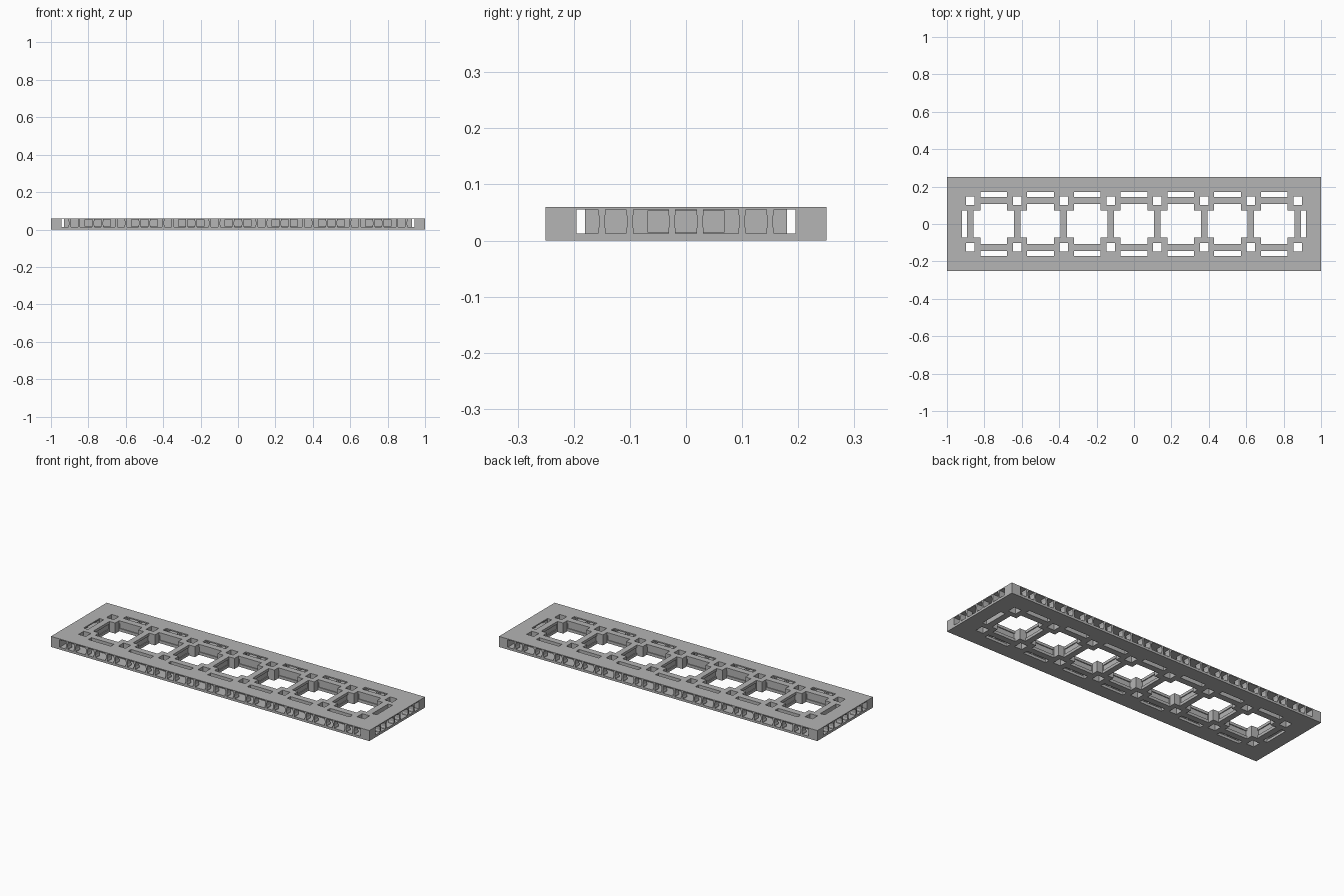
import bpy, bmesh, math
from mathutils import Matrix, Vector

if "Cube" in bpy.data.objects:
    bpy.data.objects.remove(bpy.data.objects["Cube"], do_unlink=True)

LENGTH, WIDTH, HEIGHT = 2.0, 0.5, 0.06
PITCH = 0.25                      # spacing of the posts
FLOOR, CEILING = 0.013, 0.055     # inside of the edge channel
BAYS = [(i - 3) * PITCH for i in range(7)]
POSTS = [(i - 3.5) * PITCH for i in range(8)]

grey = bpy.data.materials.new("plain grey")
grey.use_nodes = True
colour = (0.46, 0.46, 0.46, 1)
grey.diffuse_color = colour
grey.node_tree.nodes["Principled BSDF"].inputs["Base Color"].default_value = colour


def make_object(name, bm):
    mesh = bpy.data.meshes.new(name)
    bmesh.ops.recalc_face_normals(bm, faces=bm.faces)
    bm.to_mesh(mesh)
    bm.free()
    mesh.materials.append(grey)
    obj = bpy.data.objects.new(name, mesh)
    bpy.context.collection.objects.link(obj)
    return obj


def boxes(name, items):
    """One object from (centre x, centre y, size x, size y, bottom, top) boxes."""
    bm = bmesh.new()
    for x, y, sx, sy, low, high in items:
        place = Matrix.Translation((x, y, (low + high) / 2))
        size = Matrix.Diagonal((sx, sy, high - low, 1))
        bmesh.ops.create_cube(bm, size=1, matrix=place @ size)
    return make_object(name, bm)


def cut(target, name, items):
    """Cut a group of separate boxes out of the target."""
    cutter = boxes(name, items)
    cutter.hide_render = True
    mod = target.modifiers.new(name, "BOOLEAN")
    mod.operation, mod.solver, mod.object = "DIFFERENCE", "EXACT", cutter
    bpy.context.view_layer.objects.active = target
    bpy.ops.object.modifier_apply(modifier=name)
    bpy.data.objects.remove(cutter, do_unlink=True)


base = boxes("base_plate", [(0, 0, LENGTH, WIDTH, 0, HEIGHT)])
LOW, HIGH = -0.1, 0.2

# Open bays, leaving square blocks around the posts
cut(base, "bay_long", [(x, 0, 0.216, 0.144, LOW, HIGH) for x in BAYS])
cut(base, "bay_wide", [(x, 0, 0.144, 0.216, LOW, HIGH) for x in BAYS])

# Shallow grooves along the inner sides of the beams
cut(base, "groove_long", [(x, 0, 0.226, 0.14, 0.016, 0.045) for x in BAYS])
cut(base, "groove_wide", [(x, 0, 0.14, 0.226, 0.016, 0.045) for x in BAYS])

# Square post holes and the slots outside the beams
SIDES = (-1, 1)
holes = [(x, s * 0.125, 0.046, 0.046, LOW, HIGH) for x in POSTS for s in SIDES]
slots = [(x, s * 0.157, 0.142, 0.027, LOW, HIGH) for x in BAYS for s in SIDES]
slots += [(s * 0.907, 0, 0.027, 0.142, LOW, HIGH) for s in SIDES]
cut(base, "holes_and_slots", holes + slots)

# Channels running round the edge
cut(base, "side_channel", [(0, s * 0.225, 1.89, 0.09, FLOOR, CEILING) for s in SIDES])
cut(base, "end_channel", [(s * 0.975, 0, 0.09, 0.39, FLOOR, CEILING) for s in SIDES])

# Passages from the channels into the slots
links = [(x, s * 0.174, 0.138, 0.03, 0.015, 0.053) for x in BAYS for s in SIDES]
links += [(s * 0.924, 0, 0.03, 0.138, 0.015, 0.053) for s in SIDES]
cut(base, "passages", links)


def fins(name, centres, edge, angle):
    """Waisted upright fins, in pairs, standing in one edge channel."""
    rise = CEILING - FLOOR
    half = [(0.0065, 0), (0.0065, 0.2), (0.0045, 0.3), (0.0045, 0.7), (0.0065, 0.8), (0.0065, 1)]
    outline = half + [(-x, z) for x, z in reversed(half)]
    turn = Matrix.Rotation(angle, 4, "Z")
    bm = bmesh.new()
    for centre in centres:
        for s in SIDES:
            verts = [bm.verts.new((centre + s * 0.025 + x, -edge, FLOOR + z * rise))
                     for x, z in outline]
            face = bm.faces.new(verts)
            solid = bmesh.ops.extrude_face_region(bm, geom=[face], use_keep_orig=True)
            moved = [v for v in solid["geom"] if isinstance(v, bmesh.types.BMVert)]
            bmesh.ops.translate(bm, verts=moved, vec=Vector((0, 0.035, 0)))
    bmesh.ops.transform(bm, matrix=turn, verts=bm.verts)
    return make_object(name, bm)


# Fins on all four edges
long_centres = [(i - 7) * PITCH / 2 for i in range(15)]
short_centres = [(i - 1) * PITCH / 2 for i in range(3)]
fins("front_fins", long_centres, WIDTH / 2, 0)
fins("back_fins", long_centres, WIDTH / 2, math.pi)
fins("left_fins", short_centres, LENGTH / 2, math.pi / 2)
fins("right_fins", short_centres, LENGTH / 2, -math.pi / 2)
